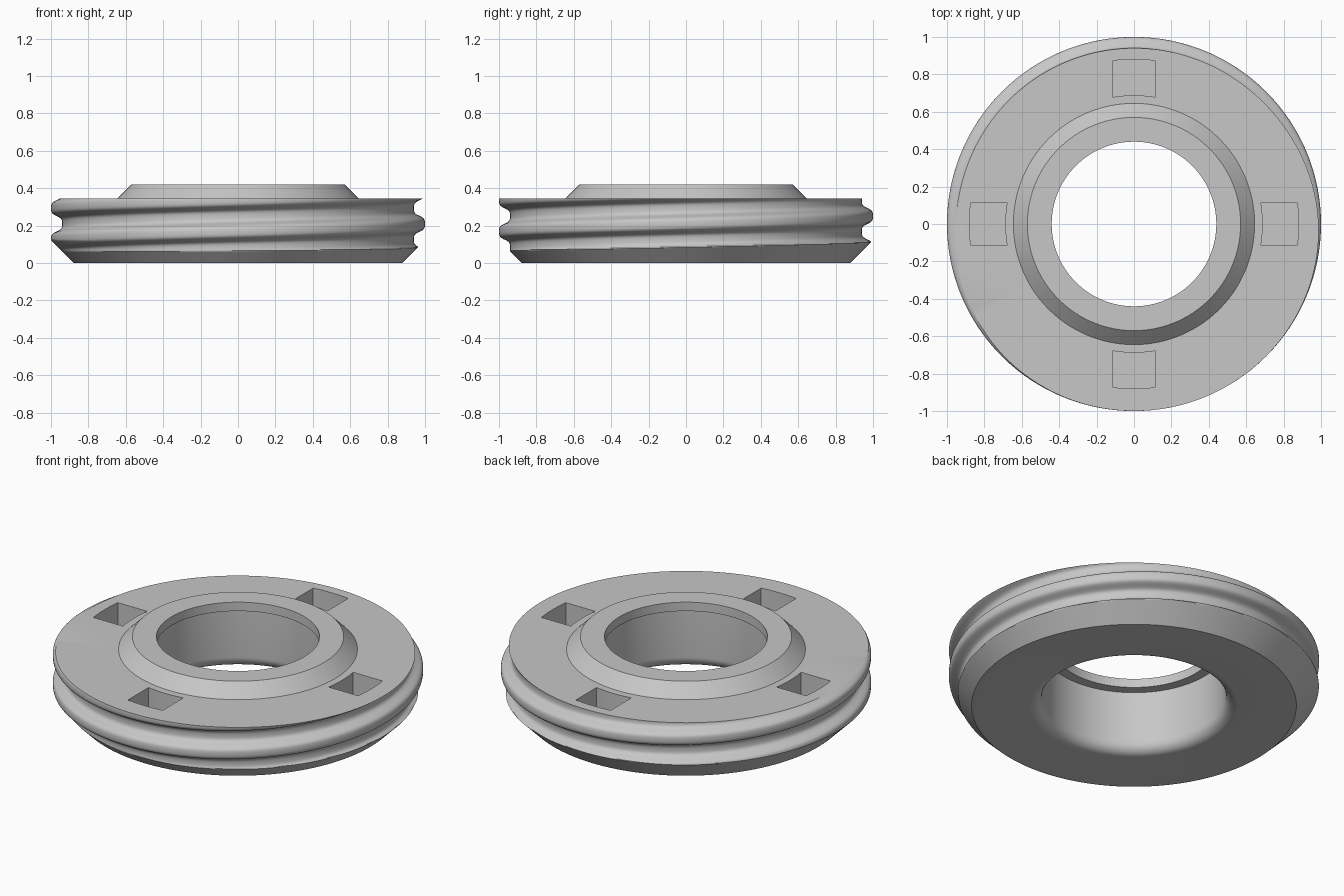
import bpy, bmesh, math

if "Cube" in bpy.data.objects:
    bpy.data.objects.remove(bpy.data.objects["Cube"])

SEGMENTS = 192
PITCH, CREST_Z = 0.168, 0.21
R_CREST, R_ROOT = 1.0, 0.94
FLANGE_Z, TOP_Z = 0.345, 0.42

grey = bpy.data.materials.new("grey metal")
grey.diffuse_color = (0.57, 0.57, 0.57, 1)
grey.use_nodes = True
grey.node_tree.nodes["Principled BSDF"].inputs["Base Color"].default_value = grey.diffuse_color


def make_object(name, bm):
    bmesh.ops.recalc_face_normals(bm, faces=bm.faces)
    mesh = bpy.data.meshes.new(name)
    bm.to_mesh(mesh)
    bm.free()
    mesh.materials.append(grey)
    obj = bpy.data.objects.new(name, mesh)
    bpy.context.collection.objects.link(obj)
    return obj


def rim_radius(z, angle):
    """Rounded right-hand thread, trimmed by the 45 degree lower chamfer."""
    turn = (z - CREST_Z) / PITCH - angle / math.tau
    wave = math.tanh(1.8 * math.cos(math.tau * turn)) / math.tanh(1.8)
    thread = R_ROOT + (R_CREST - R_ROOT) * (wave + 1) / 2
    return min(0.877 + z, thread)


def section(angle):
    """Closed cross-section of the ring, as (radius, height)."""
    levels = 72
    pts = [(rim_radius(FLANGE_Z * i / levels, angle), FLANGE_Z * i / levels)
           for i in range(levels + 1)]
    # Collar, inner lip and bore
    pts += [(0.645, FLANGE_Z), (0.57, TOP_Z), (0.44, TOP_Z), (0.44, 0.367), (0.497, 0.367)]
    # Rounded lower edge of the bore
    fillet = 0.065
    for i in range(9):
        a = math.pi / 2 * i / 8
        pts.append((0.497 + fillet * (1 - math.cos(a)), fillet * (1 - math.sin(a))))
    return pts


# Threaded ring body
bm = bmesh.new()
rows = []
for s in range(SEGMENTS):
    a = math.tau * s / SEGMENTS
    rows.append([bm.verts.new((r * math.cos(a), r * math.sin(a), z)) for r, z in section(a)])
for s in range(SEGMENTS):
    here, there = rows[s], rows[(s + 1) % SEGMENTS]
    for i in range(len(here)):
        j = (i + 1) % len(here)
        bm.faces.new((here[i], there[i], there[j], here[j]))
ring = make_object("threaded_ring", bm)

# Four wrench slots with curved ends
bm = bmesh.new()
half, steps = 0.115, 8
for k in range(4):
    turn = k * math.pi / 2
    outline = []
    for radius, sign in ((0.88, 1), (0.688, -1)):
        for i in range(steps + 1):
            t = sign * half * (2 * i / steps - 1)
            x = math.sqrt(radius ** 2 - t ** 2)
            outline.append((x * math.cos(turn) - t * math.sin(turn),
                            x * math.sin(turn) + t * math.cos(turn)))
    low = [bm.verts.new((x, y, 0.145)) for x, y in outline]
    high = [bm.verts.new((x, y, 0.5)) for x, y in outline]
    bm.faces.new(low[::-1])
    bm.faces.new(high)
    for i in range(len(low)):
        j = (i + 1) % len(low)
        bm.faces.new((low[i], low[j], high[j], high[i]))
cutter = make_object("slot_cutter", bm)
cutter.hide_render = True

cut = ring.modifiers.new("slots", 'BOOLEAN')
cut.operation = 'DIFFERENCE'
cut.solver = 'EXACT'
cut.object = cutter
bpy.context.view_layer.objects.active = ring
ring.select_set(True)
bpy.ops.object.modifier_apply(modifier=cut.name)
bpy.data.objects.remove(cutter)

# Smooth curved walls, crisp edges
bpy.ops.object.shade_smooth_by_angle(angle=math.radians(30))
